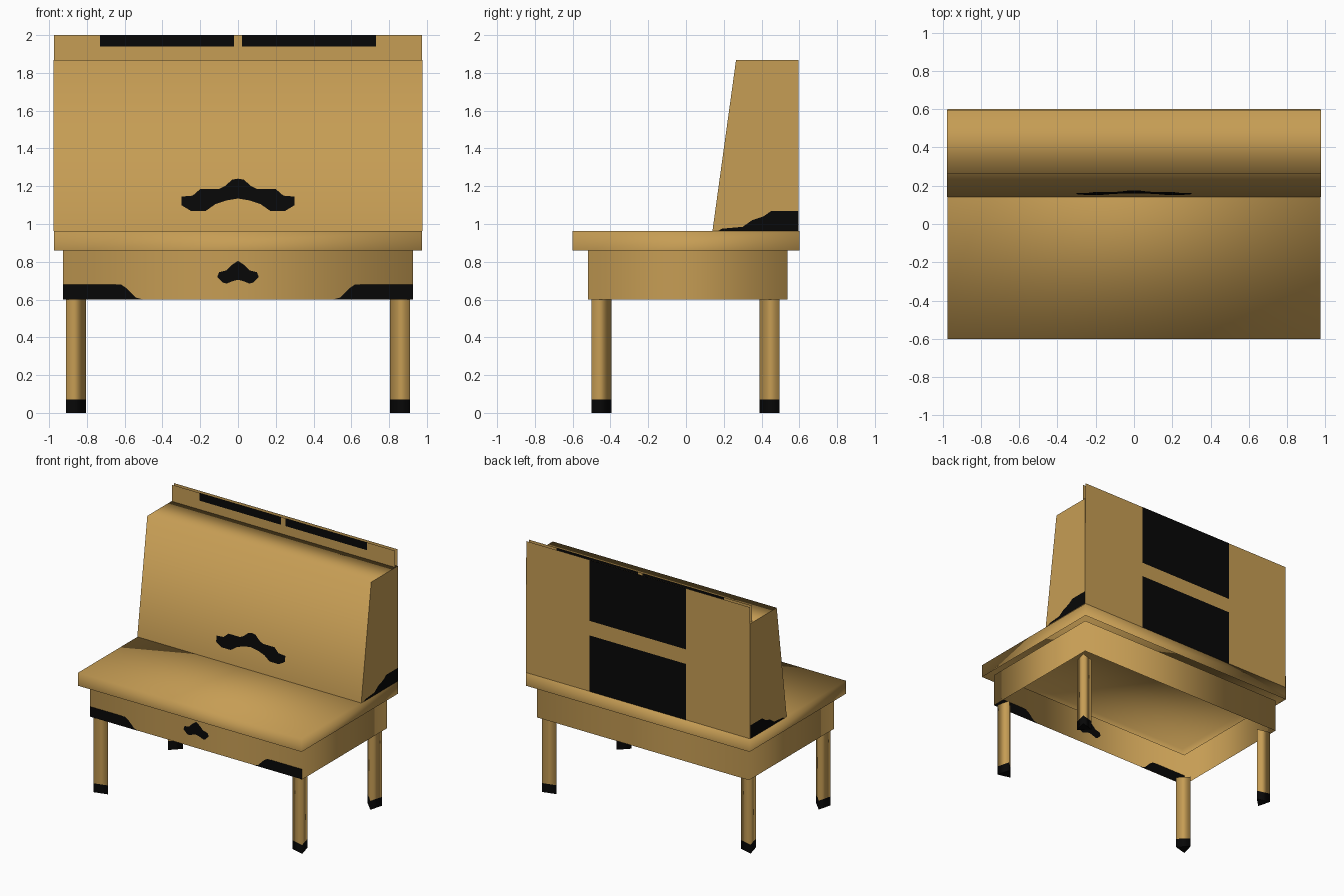
import bpy, bmesh
from mathutils import Vector

cube = bpy.data.objects.get("Cube")
if cube:
    bpy.data.objects.remove(cube)


def material(name, color):
    m = bpy.data.materials.new(name)
    m.use_nodes = True
    m.diffuse_color = color
    for n in m.node_tree.nodes:
        if n.type == 'BSDF_PRINCIPLED':
            n.inputs["Base Color"].default_value = color
            n.inputs["Roughness"].default_value = 0.9
    return m


WOOD = material("tan wood", (0.565, 0.337, 0.089, 1))
BLACK = material("black paint", (0.0022, 0.0022, 0.0022, 1))


def finish(name, bm, mat):
    me = bpy.data.meshes.new(name)
    bm.to_mesh(me)
    bm.free()
    me.materials.append(mat)
    ob = bpy.data.objects.new(name, me)
    bpy.context.collection.objects.link(ob)


def sheet(name, outline, place, mat):
    """A single flat face."""
    bm = bmesh.new()
    bm.faces.new([bm.verts.new(place(a, b)) for a, b in outline])
    finish(name, bm, mat)


def extrude(name, outline, place, vec, mat, closed=True, caps="both", smooth_caps=False):
    """Sweep a 2D outline along vec; smooth sides, chosen end caps."""
    bm = bmesh.new()
    base = [bm.verts.new(place(a, b)) for a, b in outline]
    top = [bm.verts.new(v.co + Vector(vec)) for v in base]
    n = len(base)
    for i in range(n if closed else n - 1):
        j = (i + 1) % n
        bm.faces.new((base[i], base[j], top[j], top[i])).smooth = True
    rings = {"both": (base, top), "top": (top,), "none": ()}[caps]
    for ring in rings:
        bm.faces.new(ring).smooth = smooth_caps
    bmesh.ops.recalc_face_normals(bm, faces=bm.faces)
    finish(name, bm, mat)


def rect(a0, a1, b0, b1):
    return [(a0, b0), (a1, b0), (a1, b1), (a0, b1)]


def mirrored(half):
    """Close a half outline that starts and ends on the centre line."""
    return half + [(-a, b) for a, b in reversed(half[1:-1])]


def facing_y(y):
    return lambda a, b: Vector((a, y, b))


def facing_x(x):
    return lambda a, b: Vector((x, a, b))


def flat(z):
    return lambda a, b: Vector((a, b, z))


def paint_both_sides(name, outline, y):
    """Paint showing on both faces of a thin upright wall."""
    for face, offset in (("front", -0.002), ("back", 0.002)):
        sheet(f"{name}_{face}", outline, facing_y(y + offset), BLACK)


SEAT_BOTTOM, SEAT_TOP, BACK_TOP = 0.86, 0.963, 1.869
APRON_FRONT, RAIL_Y = -0.52, 0.567

# Seat shell and the apron under it, both open below
extrude("seat", rect(-0.975, 0.975, -0.6, 0.6), flat(SEAT_BOTTOM),
        (0, 0, SEAT_TOP - SEAT_BOTTOM), WOOD, caps="top", smooth_caps=True)
extrude("apron", rect(-0.926, 0.926, APRON_FRONT, 0.537), flat(0.6),
        (0, 0, SEAT_BOTTOM - 0.6), WOOD, caps="none")

# Wedge backrest, resting open on the seat
extrude("backrest", [(0.14, SEAT_TOP), (0.265, BACK_TOP), (0.596, BACK_TOP), (0.596, SEAT_TOP)],
        facing_x(-0.977), (1.954, 0, 0), WOOD, closed=False)

# Thin sheets: full back panel and the raised rail in front of it
sheet("back_panel", rect(0.975, -0.975, SEAT_TOP, 2.0), facing_y(0.598), WOOD)
sheet("top_rail", rect(-0.973, 0.973, BACK_TOP, 2.0), facing_y(RAIL_Y), WOOD)

# Black panels on the back
for name, z0, z1 in (("lower", SEAT_TOP, 1.405), ("upper", 1.52, 2.0)):
    sheet(name + "_back_paint", rect(0.42, -0.42, z0, z1), facing_y(0.6), BLACK)

# Paint outlines for the apron corners and backrest ends
corner = [(0.926, 0.6), (0.926, 0.68), (0.62, 0.68), (0.59, 0.66), (0.54, 0.61), (0.5, 0.6)]
sweep = [(0.17, SEAT_TOP), (0.19, 0.975), (0.3, 0.985), (0.35, 1.02), (0.41, 1.04),
         (0.45, 1.068), (0.596, 1.068), (0.596, SEAT_TOP)]

for sx, side in ((1, "left"), (-1, "right")):
    # Three-sided legs with one edge pointing outward, and black tips
    for sy, end, y in ((-1, "front", -0.5), (1, "back", 0.495)):
        tri = [(sx * (0.91 - dx), y - sy * dy)
               for dx, dy in ((0, 0), (0.105, 0.028), (0.028, 0.105))]
        extrude(f"{end}_{side}_leg", tri, flat(0.07), (0, 0, 0.53), WOOD)
        extrude(f"{end}_{side}_leg_tip", tri, flat(0), (0, 0, 0.07), BLACK)

    paint_both_sides(side + "_rail_paint", rect(sx * 0.02, sx * 0.73, 1.94, 2.0), RAIL_Y)
    paint_both_sides(side + "_corner_paint", [(sx * a, b) for a, b in corner], APRON_FRONT)
    sheet(side + "_end_paint", sweep, facing_x(sx * 0.979), BLACK)

# Crest on the sloping front of the backrest
crest = [(0, 1.24), (0.03, 1.235), (0.07, 1.2), (0.1, 1.185), (0.2, 1.185), (0.24, 1.15),
         (0.3, 1.145), (0.3, 1.1), (0.25, 1.07), (0.17, 1.07), (0.12, 1.105),
         (0.06, 1.125), (0, 1.135)]
slope = (0.265 - 0.14) / (BACK_TOP - SEAT_TOP)
sheet("backrest_crest", mirrored(crest),
      lambda a, b: Vector((a, 0.137 + (b - SEAT_TOP) * slope, b)), BLACK)

# Small crest on the apron
small = [(0, 0.805), (0.03, 0.785), (0.06, 0.755), (0.1, 0.745), (0.11, 0.72),
         (0.08, 0.69), (0.06, 0.685), (0.03, 0.697), (0, 0.705)]
paint_both_sides("apron_crest", mirrored(small), APRON_FRONT)
